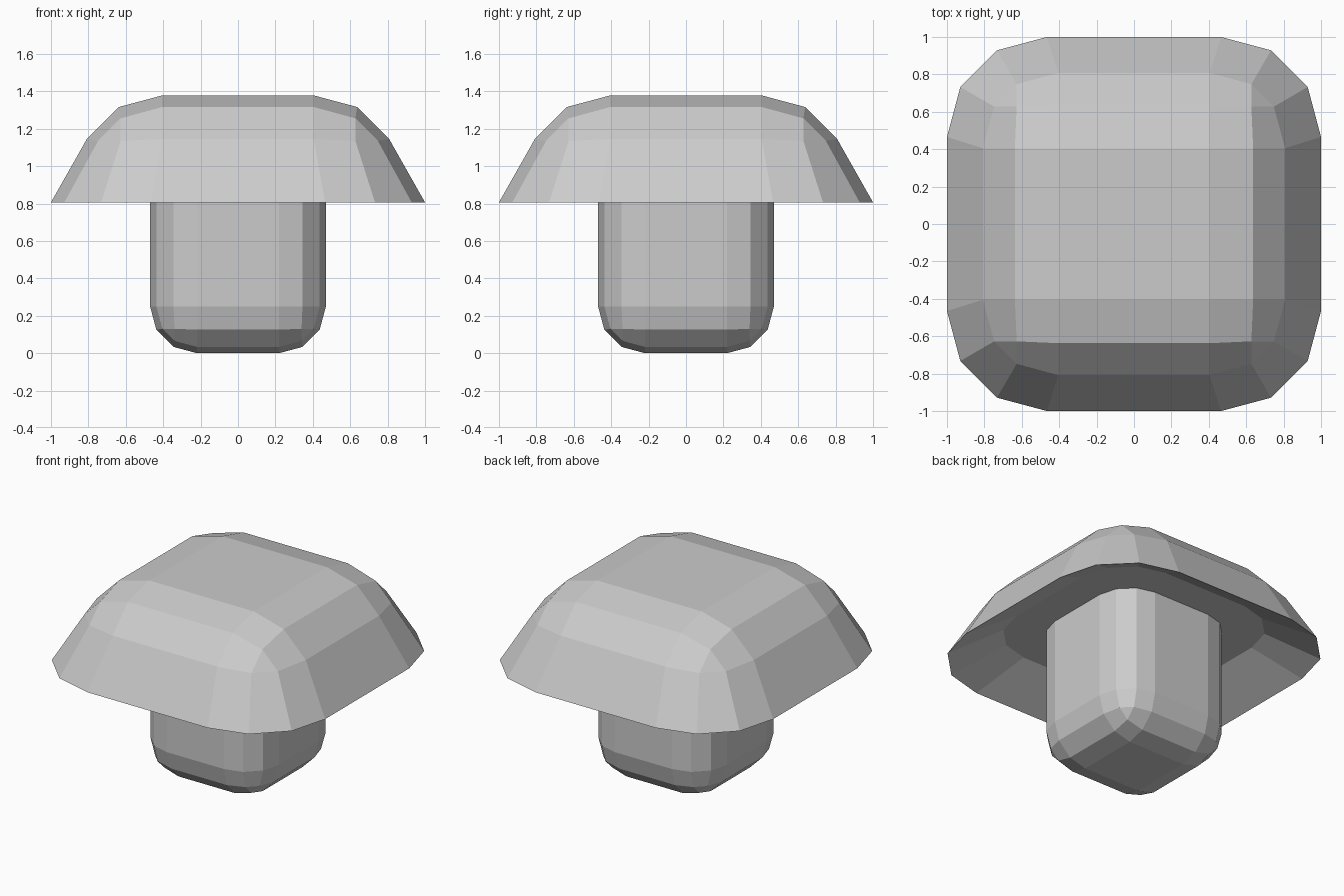
import bpy, bmesh
from mathutils import Vector

if "Cube" in bpy.data.objects:
    bpy.data.objects.remove(bpy.data.objects["Cube"])


def half_shell(half, radius, side):
    """Rounded box cut open: keeps the top (side=1) or bottom (side=-1) dome."""
    bm = bmesh.new()
    bmesh.ops.create_cube(bm, size=2 * half)
    bmesh.ops.bevel(bm, geom=bm.edges[:], offset=radius, offset_type='OFFSET',
                    segments=3, profile=0.5, affect='EDGES')
    limit = half - radius - 0.02
    bmesh.ops.delete(bm, geom=[v for v in bm.verts if v.co.z * side < limit],
                     context='VERTS')
    return bm


def extrude_rim(bm, scale, z):
    """Extrude the open rim to a new height and scale; return the new edges."""
    rim = [e for e in bm.edges if e.is_boundary]
    new = bmesh.ops.extrude_edge_only(bm, edges=rim)["geom"]
    for v in [g for g in new if isinstance(g, bmesh.types.BMVert)]:
        v.co = Vector((v.co.x * scale, v.co.y * scale, z))
    return [g for g in new if isinstance(g, bmesh.types.BMEdge) and g.is_boundary]


def finish(bm, name, z):
    bmesh.ops.recalc_face_normals(bm, faces=bm.faces[:])
    bmesh.ops.translate(bm, verts=bm.verts[:], vec=Vector((0, 0, z)))
    mesh = bpy.data.meshes.new(name)
    bm.to_mesh(mesh)
    bm.free()
    obj = bpy.data.objects.new(name, mesh)
    bpy.context.collection.objects.link(obj)
    return obj


# Cap: dome with a flared, lowered rim and a shallow recess underneath
CAP_Z = 0.508
bm = half_shell(0.87, 0.465, 1)
for v in [v for v in bm.verts if v.is_boundary]:
    v.co = Vector((v.co.x / 0.87, v.co.y / 0.87, 0.806 - CAP_Z))
ceiling = extrude_rim(bm, 0.70, 0.985 - CAP_Z)
bmesh.ops.contextual_create(bm, geom=ceiling)
finish(bm, "mushroom_cap", CAP_Z)

# Stem: rounded base with its rim pulled straight up to the cap's underside
bm = half_shell(0.47, 0.25, -1)
extrude_rim(bm, 1.0, 0.985 - 0.47)
finish(bm, "mushroom_stem", 0.47)
